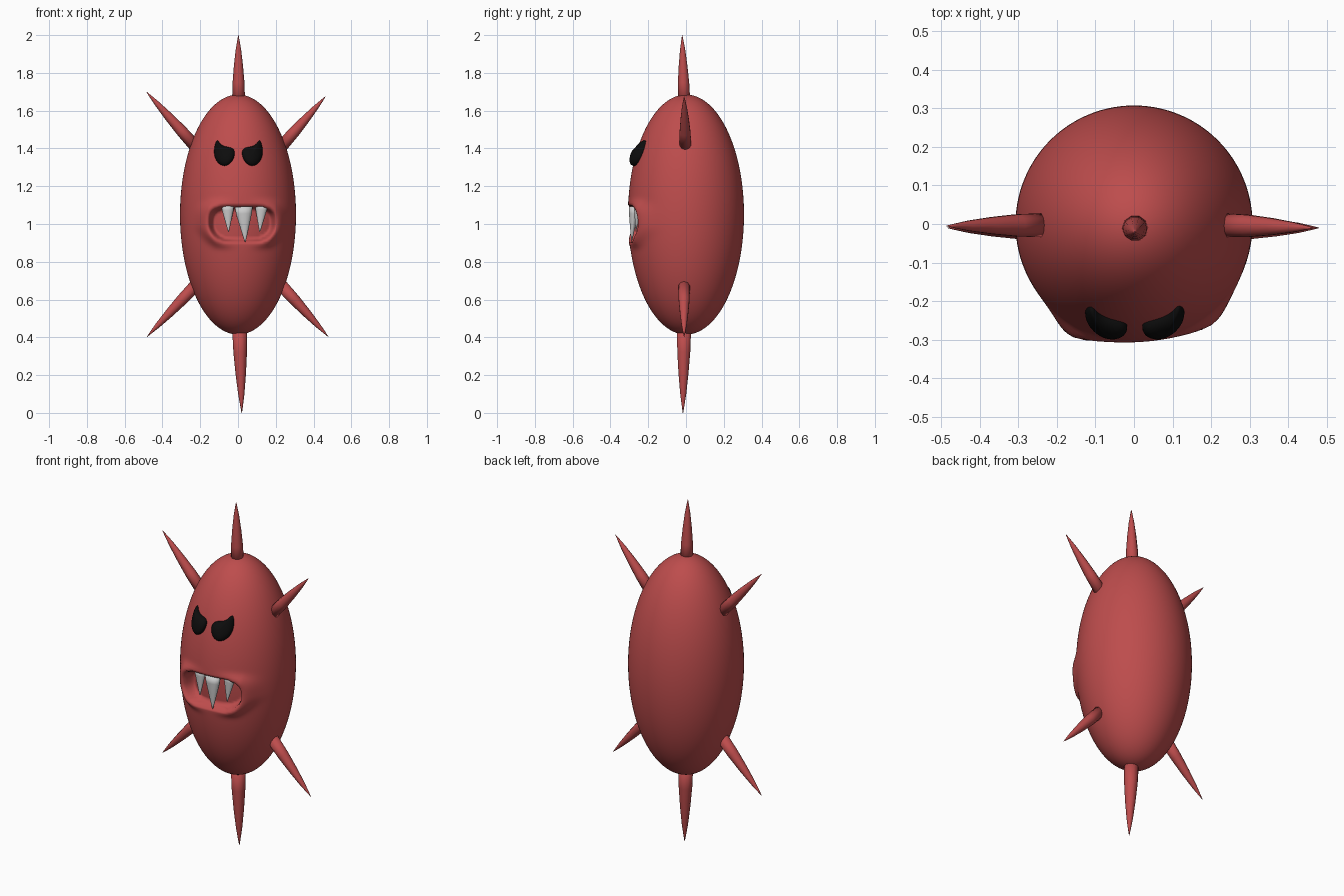
import bpy, bmesh, math
from mathutils import Vector

if "Cube" in bpy.data.objects:
    bpy.data.objects.remove(bpy.data.objects["Cube"])

def mat(name, col):
    m = bpy.data.materials.new(name)
    m.diffuse_color = (*col, 1)
    m.use_nodes = True
    m.node_tree.nodes["Principled BSDF"].inputs["Base Color"].default_value = m.diffuse_color
    return m

RED = mat("red", (0.51, 0.073, 0.073))
BLACK = mat("black", (0.004, 0.004, 0.004))
WHITE = mat("tooth", (0.62, 0.62, 0.62))
R, H, CZ = 0.307, 0.635, 1.05     # body radii and centre height

def finish(name, bm, m):
    bmesh.ops.recalc_face_normals(bm, faces=bm.faces)
    for f in bm.faces:
        f.smooth = True
    me = bpy.data.meshes.new(name)
    bm.to_mesh(me)
    bm.free()
    me.materials.append(m)
    ob = bpy.data.objects.new(name, me)
    bpy.context.collection.objects.link(ob)
    return ob

def loft(bm, rings, cap_ends=True):
    """Skin a list of equal-length point rings."""
    vs = [[bm.verts.new(p) for p in r] for r in rings]
    n = len(vs[0])
    for a, b in zip(vs, vs[1:]):
        for i in range(n):
            j = (i + 1) % n
            bm.faces.new((a[i], a[j], b[j], b[i]))
    if cap_ends:
        bm.faces.new(vs[0])
        bm.faces.new(vs[-1])

def smooth(a, b, x):
    t = min(1, max(0, (x - a) / (b - a)))
    return t * t * (3 - 2 * t)

def front_y(x, z):
    return -math.sqrt(max(0, R * R * (1 - ((z - CZ) / H) ** 2) - x * x))

# Body: egg with a sunken mouth and raised lips
bm = bmesh.new()
bmesh.ops.create_uvsphere(bm, u_segments=240, v_segments=160, radius=1)
for v in bm.verts:
    v.co = Vector((v.co.x * R, v.co.y * R, v.co.z * H + CZ))
    x, y, z = v.co
    if y < -0.02:
        w = (z - 1.0) / 0.098
        half = 0.178 - 0.035 * smooth(0.0, 1.2, -w)
        u = (x - 0.022) / half
        f = (abs(u) ** 3.5 + abs(w) ** 3.5) ** (1 / 3.5)
        inside = 1 - smooth(0.82, 1.02, f)
        lip = math.exp(-((f - 1.1) / 0.22) ** 2) * min(1, u * u) * 0.03
        v.co.y += 0.06 * inside - lip * (1 - inside)
finish("body", bm, RED)

# Spikes: base point, tip, base radius
def cone(name, base, tip, profile, m, n=8, squash=1):
    base, tip = Vector(base), Vector(tip)
    d = tip - base
    side = d.cross(Vector((0, 1, 0))).normalized()
    depth = side.cross(d).normalized()
    bm = bmesh.new()
    loft(bm, [[base + d * t + (side * math.cos(k * math.tau / n)
               + depth * squash * math.sin(k * math.tau / n)) * r
               for k in range(n)] for t, r in profile])
    return finish(name, bm, m)

SPIKE = [(0, .033), (.3, .03), (.55, .023), (.78, .014), (.92, .006), (1, .001)]
for name, base, tip, s in [
        ("top_spike", (0.003, -0.01, 1.64), (0.002, -0.02, 2.0), 1.05),
        ("bottom_spike", (0.008, -0.01, 0.46), (0.02, -0.016, 0.0), 1.2),
        ("upper_right_spike", (0.225, -0.003, 1.405), (0.463, -0.01, 1.675), 1),
        ("upper_left_spike", (-0.225, -0.003, 1.41), (-0.485, -0.005, 1.7), 1),
        ("lower_right_spike", (0.225, -0.01, 0.68), (0.478, -0.01, 0.403), 1),
        ("lower_left_spike", (-0.22, -0.01, 0.68), (-0.482, -0.01, 0.403), 1)]:
    cone(name, base, tip, [(t, r * s) for t, r in SPIKE], RED, 10)

# Teeth hanging from the upper lip
TOOTH = [(0, 1), (.2, .88), (.5, .58), (.8, .27), (.95, .1), (1, .02)]
for name, base, tip, r in [
        ("left_tooth", (-0.055, -0.27, 1.1), (-0.05, -0.28, 0.957), 0.034),
        ("middle_tooth", (0.03, -0.275, 1.09), (0.038, -0.288, 0.905), 0.047),
        ("right_tooth", (0.125, -0.255, 1.105), (0.115, -0.265, 0.957), 0.034)]:
    cone(name, base, tip, [(t, q * r) for t, q in TOOTH], WHITE, 14, 0.6)

# Eyes: scowling outline domed over the body surface
OUT = [(.112, 1.453), (.098, 1.425), (.078, 1.412), (.05, 1.408), (.028, 1.402),
       (.017, 1.385), (.02, 1.355), (.035, 1.325), (.06, 1.307), (.085, 1.306),
       (.11, 1.322), (.126, 1.35), (.131, 1.385), (.125, 1.425)]
CX, CE = 0.075, 1.362
for name, sx in (("left_eye", -1), ("right_eye", 1)):
    bm = bmesh.new()
    rings = []
    for s, off in [(.9, -.02), (1, 0), (.98, .012), (.9, .021), (.72, .029),
                   (.45, .034), (.15, .036)]:
        ring = []
        for x, z in OUT:
            px, pz = CX + (x - CX) * s, CE + (z - CE) * s
            ring.append((sx * px + 0.002, front_y(px, pz) - off, pz))
        rings.append(ring)
    loft(bm, rings)
    ob = finish(name, bm, BLACK)
    sub = ob.modifiers.new("round", 'SUBSURF')
    sub.levels = sub.render_levels = 1
